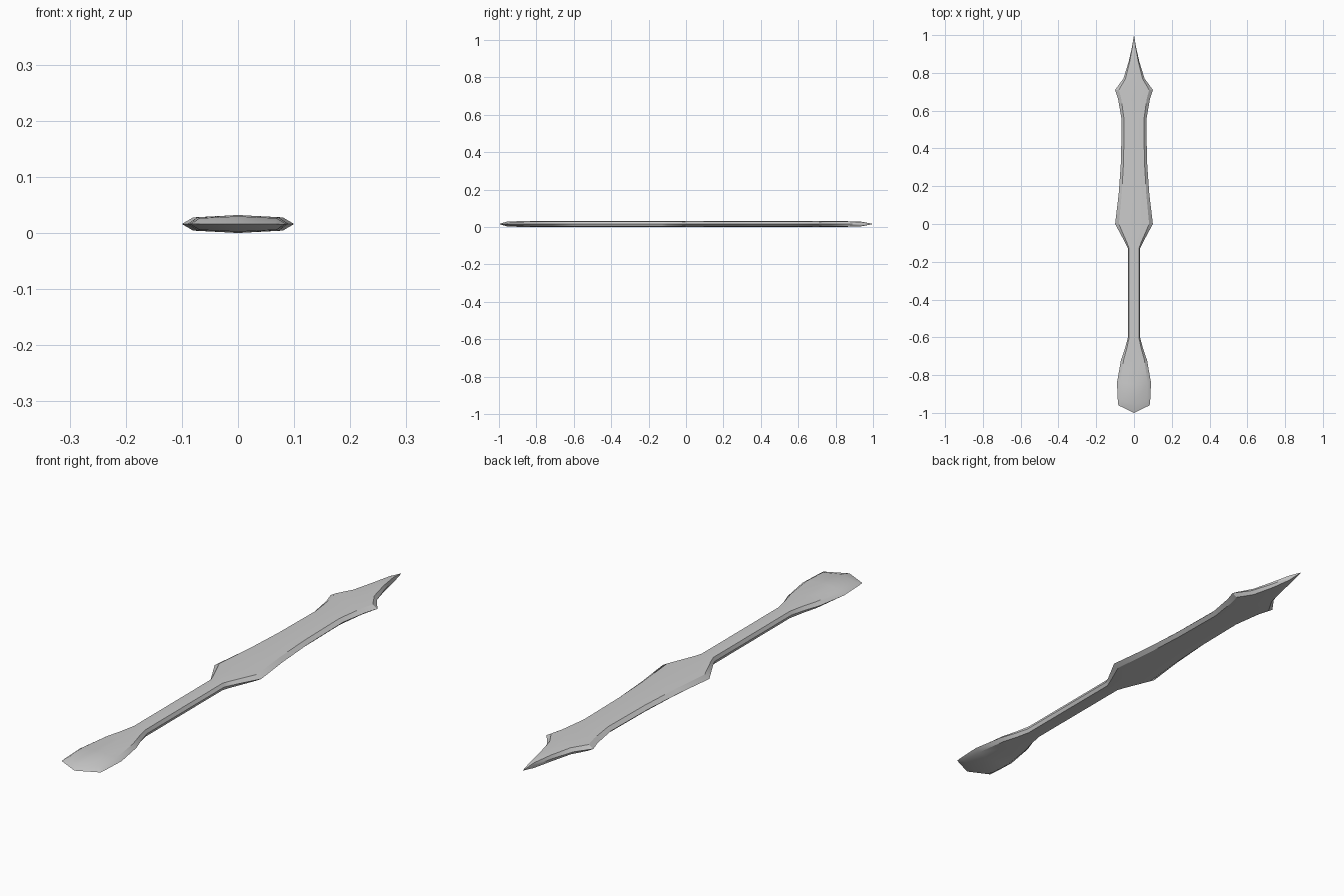
import bpy, bmesh

if "Cube" in bpy.data.objects:
    bpy.data.objects.remove(bpy.data.objects["Cube"])

MID, CREST = 0.016, 0.016   # edge height and half thickness

# stations: edge y, centre y, half width, thickness factor
STATIONS = [
    (-0.96, -1.00, 0.083, 0.0),
    (-0.93, -0.955, 0.086, 0.85),
    (-0.84, -0.85, 0.090, 1.0),
    (-0.72, -0.72, 0.069, 1.0),
    (-0.66, -0.66, 0.048, 1.0),
    (-0.60, -0.60, 0.032, 1.0),
    (-0.13, -0.13, 0.032, 1.0),
    (-0.10, -0.10, 0.046, 1.0),
    (0.00, 0.00, 0.100, 1.0),
    (0.16, 0.16, 0.081, 1.0),
    (0.33, 0.33, 0.069, 1.0),
    (0.55, 0.55, 0.065, 1.0),
    (0.66, 0.66, 0.084, 1.0),
    (0.71, 0.71, 0.100, 1.0),
    (0.77, 0.77, 0.056, 1.0),
    (0.86, 0.86, 0.028, 0.93),
    (0.94, 0.94, 0.010, 0.75),
    (1.00, 1.00, 0.000, 0.0),
]


def ring(edge_y, centre_y, w, t):
    """Eight-sided flattened section with bevelled edges and a low crest."""
    shoulder = 0.0135 - 0.025 * max(0.0, w - 0.03)
    half = [(-1, 0), (-0.8, shoulder), (0, CREST), (0.8, shoulder)]
    pts = half + [(-x, -z) for x, z in half]
    return [(x * w, edge_y + (centre_y - edge_y) * (1 - abs(x)), MID + z * t)
            for x, z in pts]


# Loft the blade, grip and flared pommel as one body
bm = bmesh.new()
rings = [[bm.verts.new(p) for p in ring(*s)] for s in STATIONS]
for a, b in zip(rings, rings[1:]):
    for i in range(8):
        j = (i + 1) % 8
        bm.faces.new((a[i], a[j], b[j], b[i]))
bmesh.ops.remove_doubles(bm, verts=bm.verts, dist=0.0002)
bmesh.ops.recalc_face_normals(bm, faces=bm.faces)

mesh = bpy.data.meshes.new("dagger_body")
bm.to_mesh(mesh)
bm.free()
dagger = bpy.data.objects.new("dagger_body", mesh)
bpy.context.collection.objects.link(dagger)

# Smooth the broad faces, keep the outer edges sharp
bpy.context.view_layer.objects.active = dagger
dagger.select_set(True)
bpy.ops.object.shade_smooth_by_angle(angle=0.52)
